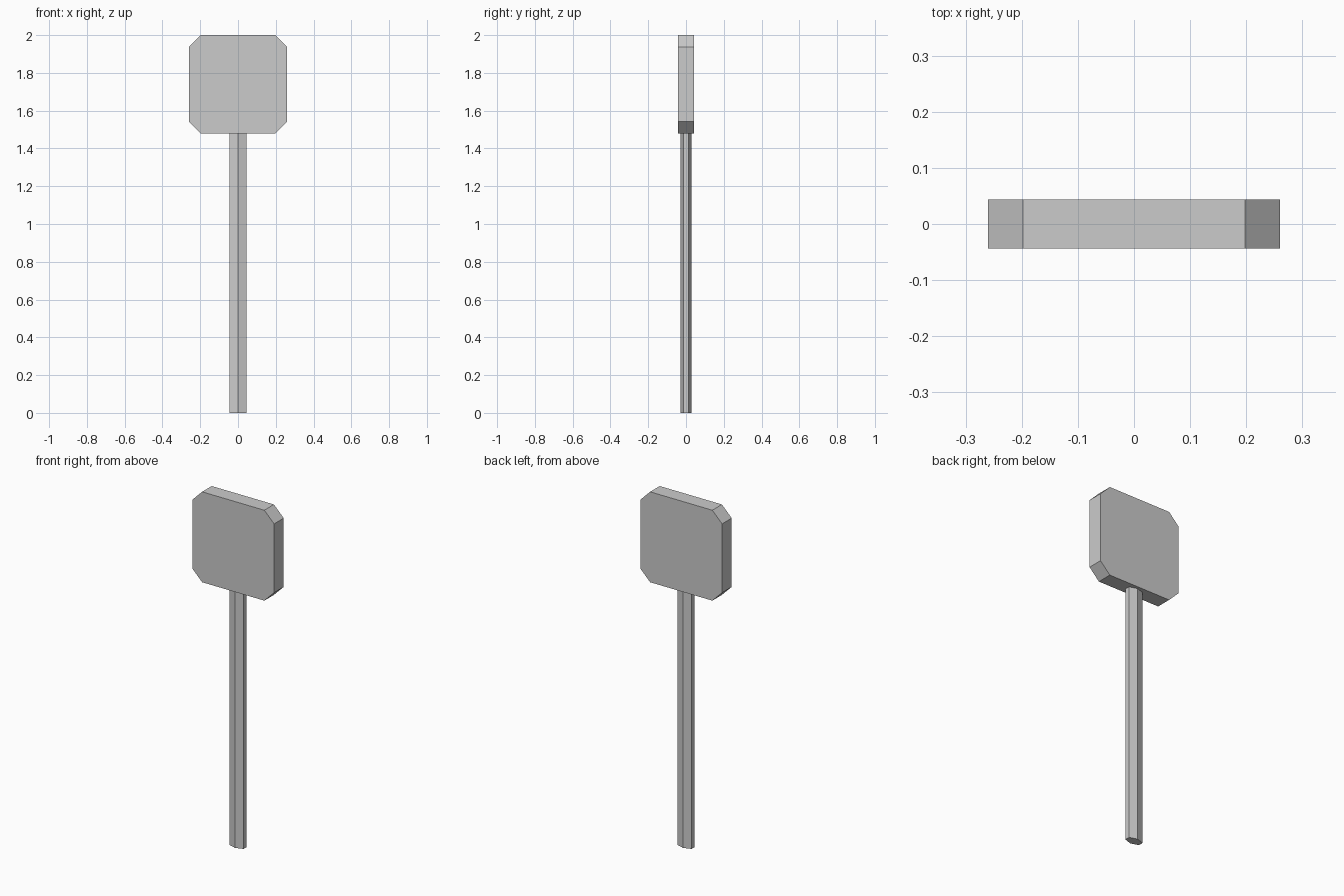
import bpy, bmesh, math

if "Cube" in bpy.data.objects:
    bpy.data.objects.remove(bpy.data.objects["Cube"])


def prism(name, points, offset):
    """Extrude a closed 3D profile by an offset vector into a flat-shaded solid."""
    bm = bmesh.new()
    face = bm.faces.new([bm.verts.new(p) for p in points])
    ext = bmesh.ops.extrude_face_region(bm, geom=[face], use_keep_orig=True)
    top = [g for g in ext["geom"] if isinstance(g, bmesh.types.BMVert)]
    bmesh.ops.translate(bm, verts=top, vec=offset)
    bmesh.ops.recalc_face_normals(bm, faces=bm.faces)
    mesh = bpy.data.meshes.new(name)
    bm.to_mesh(mesh)
    bm.free()
    obj = bpy.data.objects.new(name, mesh)
    bpy.context.collection.objects.link(obj)
    return obj


# Sign panel: square plate with cut corners
half, cut, depth, mid_z = 0.26, 0.062, 0.087, 1.74
corners = []
for sx, sz in ((1, 1), (-1, 1), (-1, -1), (1, -1)):
    pair = [(sx * half, sz * (half - cut)), (sx * (half - cut), sz * half)]
    corners += pair if sx * sz > 0 else pair[::-1]
prism("sign_panel", [(x, -depth / 2, mid_z + z) for x, z in corners], (0, depth, 0))

# Post: flattened six-sided pole with an edge facing forward
angles = [math.radians(30 + 60 * i) for i in range(6)]
prism("post", [(0.052 * math.cos(a), 0.029 * math.sin(a), 0) for a in angles],
      (0, 0, mid_z - half))
